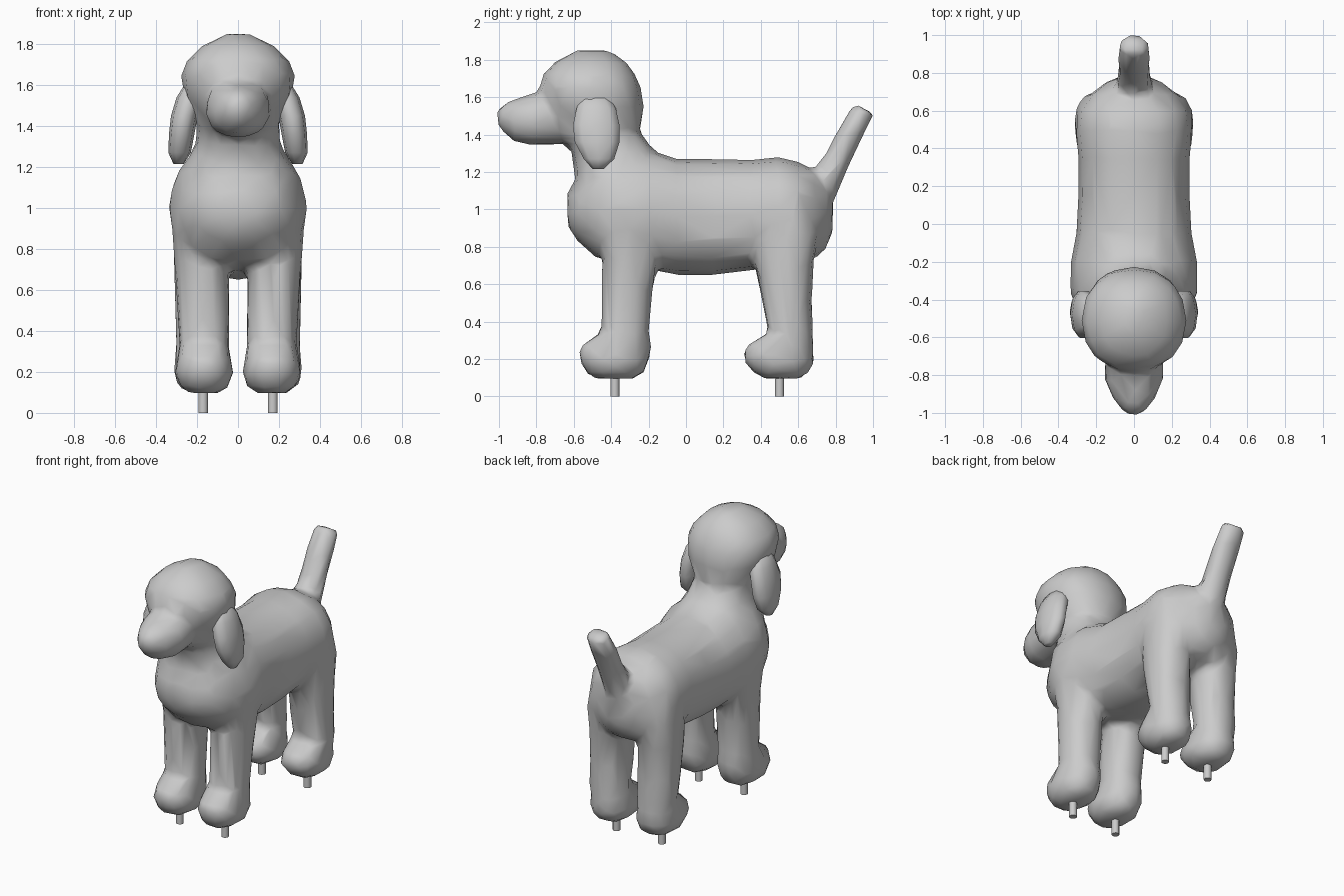
import bpy, bmesh
from math import cos, sin, tau
from mathutils import Vector


def oval(t, power=0.9):
    """Point on a slightly squared-off oval."""
    c, s = cos(t), sin(t)
    return (abs(c) ** power * (1 if c > 0 else -1),
            abs(s) ** power * (1 if s > 0 else -1))


def loft(bm, normal, rings, sides=16):
    """Skin oval rings (x, y, z, half width, half depth) facing along normal."""
    u = Vector((1, 0, 0))
    v = Vector(normal).normalized().cross(u)
    loops = []
    for x, y, z, a, b in rings:
        pts = [oval(tau * i / sides) for i in range(sides)]
        loops.append([bm.verts.new(Vector((x, y, z)) + u * a * p + v * b * q) for p, q in pts])
    for r0, r1 in zip(loops, loops[1:]):
        for i in range(sides):
            j = (i + 1) % sides
            bm.faces.new((r0[i], r0[j], r1[j], r1[i]))
    bm.faces.new(loops[0][::-1])
    bm.faces.new(loops[-1])


def make_object(name, bm):
    bmesh.ops.recalc_face_normals(bm, faces=bm.faces)
    for f in bm.faces:
        f.smooth = True
    mesh = bpy.data.meshes.new(name)
    bm.to_mesh(mesh)
    bm.free()
    ob = bpy.data.objects.new(name, mesh)
    bpy.context.collection.objects.link(ob)
    return ob


def mirrored(rings, side):
    return [(x * side, y, z, a, b) for x, y, z, a, b in rings]


Y, Z = (0, 1, 0), (0, 0, 1)
dog = bmesh.new()

# Torso
loft(dog, Y, [(0, y, z, a, b) for y, z, a, b in [
    (-.635, 1.0, .10, .09), (-.58, 1.0, .22, .17), (-.48, .99, .29, .25),
    (-.36, 1.0, .34, .285), (-.20, 1.0, .335, .32), (-.05, .96, .305, .31),
    (.15, .96, .295, .31), (.35, .97, .295, .295), (.50, .98, .31, .30),
    (.60, .98, .30, .275), (.69, .97, .23, .235), (.75, .96, .15, .17), (.785, .97, .07, .09)]])

# Neck and shoulders
loft(dog, Z, [(0, -.33, 1.05, .32, .26), (0, -.34, 1.17, .30, .25), (0, -.36, 1.24, .245, .24),
              (0, -.39, 1.31, .21, .225), (0, -.45, 1.40, .20, .21), (0, -.47, 1.55, .20, .20)])

# Head
loft(dog, Z, [(0, -.50, 1.36, .16, .16), (0, -.48, 1.45, .22, .24), (0, -.495, 1.55, .265, .27),
              (0, -.51, 1.65, .28, .27), (0, -.52, 1.72, .25, .25), (0, -.51, 1.79, .18, .19),
              (0, -.50, 1.85, .06, .09)])

# Muzzle
loft(dog, Y, [(0, -.65, 1.49, .15, .14), (0, -.82, 1.48, .16, .137), (0, -.92, 1.475, .115, .115),
              (0, -.98, 1.49, .07, .075), (0, -1.012, 1.495, .03, .03)])

# Tail
loft(dog, (0, .45, .9), [(0, .66, 1.0, .10, .10), (0, .74, 1.14, .09, .085), (0, .815, 1.28, .085, .07),
                         (0, .88, 1.41, .088, .066), (0, .955, 1.54, .078, .062)])

# Legs with paws
front_leg = [(.20, -.31, 1.0, .13, .18), (.18, -.30, .75, .132, .15), (.17, -.315, .55, .13, .135),
             (.165, -.325, .34, .122, .128), (.165, -.375, .27, .13, .195), (.165, -.385, .20, .145, .19),
             (.165, -.38, .13, .125, .16), (.165, -.38, .095, .07, .11)]
back_leg = [(.18, .54, 1.05, .11, .12), (.19, .54, .88, .125, .165), (.182, .525, .72, .132, .16),
            (.178, .54, .50, .132, .132), (.178, .56, .34, .127, .12), (.175, .50, .27, .132, .18),
            (.17, .495, .20, .145, .195), (.17, .51, .13, .125, .155), (.17, .51, .095, .07, .10)]
for side in (-1, 1):
    loft(dog, Z, mirrored(front_leg, side))
    loft(dog, Z, mirrored(back_leg, side))

# Fuse the body parts into one softly blended, coarse-faceted skin
body = make_object("dog_body", dog)
fuse = body.modifiers.new("fuse", 'REMESH')
fuse.mode = 'VOXEL'
fuse.voxel_size = 0.025
fuse.use_smooth_shade = True
blend = body.modifiers.new("blend", 'SMOOTH')
blend.factor = 0.5
blend.iterations = 6
coarse = body.modifiers.new("coarse", 'DECIMATE')
coarse.ratio = 0.06

# Floppy ears, thick enough at the top to grow out of the head
ear = [(.29, -.47, 1.215, .025, .03), (.285, -.465, 1.27, .055, .085), (.275, -.475, 1.36, .062, .125),
       (.262, -.48, 1.45, .065, .13), (.235, -.48, 1.54, .065, .11), (.21, -.49, 1.62, .04, .07)]
for side, label in ((-1, "left"), (1, "right")):
    bm = bmesh.new()
    loft(bm, Z, mirrored(ear, side), 10)
    make_object(f"{label}_ear", bm)

# Support pegs under the paws
for side in (-1, 1):
    for y, label in ((-.38, "front"), (.50, "back")):
        bpy.ops.mesh.primitive_cylinder_add(vertices=12, radius=.024, depth=.16,
                                            location=(.17 * side, y, .08))
        bpy.context.object.name = f"{label}_peg"
        bpy.ops.object.shade_smooth_by_angle()
